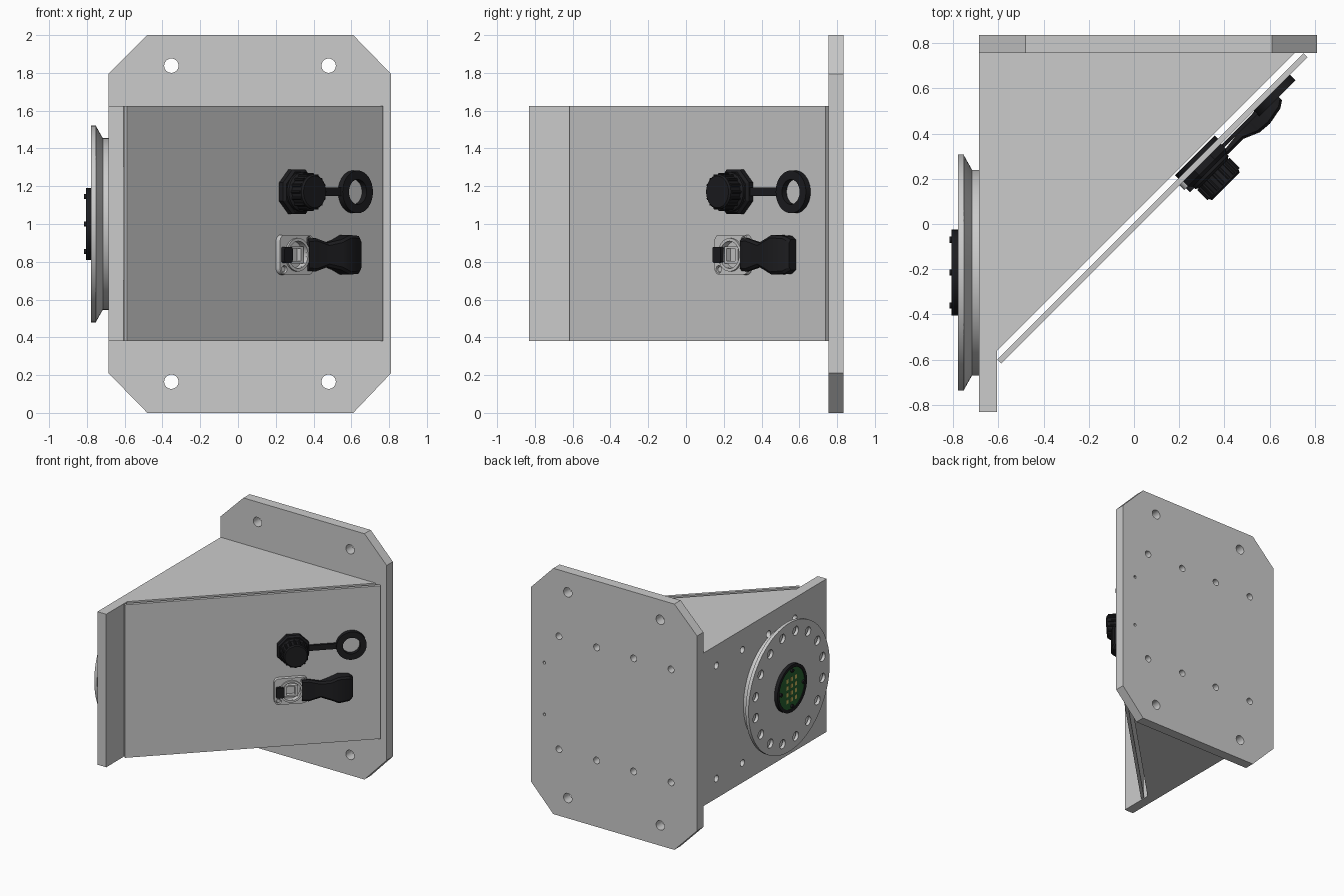
import bpy, bmesh
from math import cos, sin, pi, radians, sqrt
from mathutils import Matrix, Vector

if "Cube" in bpy.data.objects:
    bpy.data.objects.remove(bpy.data.objects["Cube"])


def material(name, rgb):
    m = bpy.data.materials.new(name)
    m.diffuse_color = (*rgb, 1)
    m.use_nodes = True
    m.node_tree.nodes["Principled BSDF"].inputs["Base Color"].default_value = m.diffuse_color
    return m


BLACK = material("black", (0.012, 0.012, 0.014))
GREEN = material("green", (0.02, 0.12, 0.03))
GOLD = material("gold", (0.6, 0.5, 0.12))
STEEL = material("steel", (0.62, 0.62, 0.62))


def frame(x, y, origin=(0, 0, 0)):
    x, y = Vector(x).normalized(), Vector(y).normalized()
    m = Matrix((x, y, x.cross(y))).transposed().to_4x4()
    return Matrix.Translation(origin) @ m


TOP = Matrix()                                        # local z = z
BACK = frame((1, 0, 0), (0, 0, 1))                    # local z = -y
SIDE = frame((0, 1, 0), (0, 0, 1))                    # local z = x
SLOPE = frame((1, 1, 0), (0, 0, 1), (0, -0.03, 0))    # local z = panel normal


def finish(name, bm, fr, mat):
    bmesh.ops.remove_doubles(bm, verts=bm.verts, dist=1e-5)
    bmesh.ops.recalc_face_normals(bm, faces=bm.faces)
    bm.transform(fr)
    me = bpy.data.meshes.new(name)
    bm.to_mesh(me)
    bm.free()
    me.shade_smooth()
    me.set_sharp_from_angle(angle=radians(30))
    if mat:
        me.materials.append(mat)
    ob = bpy.data.objects.new(name, me)
    bpy.context.collection.objects.link(ob)
    return ob


def circle(cx, cy, r, n=24, turn=0):
    return [(cx + r * cos(2 * pi * i / n + turn), cy + r * sin(2 * pi * i / n + turn)) for i in range(n)]


def rect(x0, x1, y0, y1):
    return [(x0, y0), (x1, y0), (x1, y1), (x0, y1)]


def round_rect(cx, cy, w, h, r):
    pts = []
    for k, (sx, sy) in enumerate(((1, 1), (-1, 1), (-1, -1), (1, -1))):
        for i in range(6):
            a = (k + i / 5) * pi / 2
            pts.append((cx + sx * (w / 2 - r) + r * cos(a), cy + sy * (h / 2 - r) + r * sin(a)))
    return pts


def plate(name, outline, t0, t1, fr, holes=(), mat=None):
    """Flat outline with holes, extruded along local z from t0 to t1."""
    cu = bpy.data.curves.new(name + "_outline", 'CURVE')
    cu.dimensions, cu.fill_mode, cu.extrude = '2D', 'BOTH', (t1 - t0) / 2
    for loop in (outline, *holes):
        sp = cu.splines.new('POLY')
        sp.points.add(len(loop) - 1)
        for p, (x, y) in zip(sp.points, loop):
            p.co = (x, y, 0, 1)
        sp.use_cyclic_u = True
    tmp = bpy.data.objects.new(name + "_tmp", cu)
    bpy.context.collection.objects.link(tmp)
    bpy.context.view_layer.update()
    me = bpy.data.meshes.new_from_object(tmp.evaluated_get(bpy.context.evaluated_depsgraph_get()))
    bm = bmesh.new()
    bm.from_mesh(me)
    bpy.data.objects.remove(tmp)
    bpy.data.curves.remove(cu)
    bpy.data.meshes.remove(me)
    return finish(name, bm, fr @ Matrix.Translation((0, 0, (t0 + t1) / 2)), mat)


def lathe(name, prof, cx, cy, fr, n=48, mat=None):
    """Profile of (radius, height) turned about local z."""
    bm = bmesh.new()
    rings = [[bm.verts.new((x, y, h)) for x, y in circle(cx, cy, r, n, pi / n)] for r, h in prof]
    for a, b in zip(rings, rings[1:]):
        for i in range(n):
            bm.faces.new((a[i], a[(i + 1) % n], b[(i + 1) % n], b[i]))
    bm.faces.new(rings[0])
    bm.faces.new(rings[-1])
    return finish(name, bm, fr, mat)


# back mounting plate with clipped corners
bolts = [circle(x, z, 0.027) for x in (-0.45, -0.113, 0.22, 0.56) for z in (0.54, 1.46)]
bolts += [circle(x, z, 0.038) for x in (-0.353, 0.48) for z in (0.165, 1.838)]
bolts += [circle(0.69, z, 0.012, 12) for z in (0.79, 1.21)]
plate("back_plate", [(-0.48, 0), (0.61, 0), (0.81, 0.21), (0.81, 1.795), (0.61, 2), (-0.48, 2),
                     (-0.685, 1.795), (-0.685, 0.21)], -0.835, -0.755, BACK, bolts)

# side plate carrying the flange
bolts = [circle(y, z, 0.027) for y in (-0.42, -0.083, 0.252, 0.587) for z in (0.54, 1.46)]
plate("side_plate", rect(-0.83, 0.755, 0.38, 1.625), -0.685, -0.605, SIDE, bolts)

# thick triangular gussets, top and bottom
for name, z in (("lower_gusset", 0.38), ("upper_gusset", 1.305)):
    plate(name, [(-0.605, 0.755), (-0.605, -0.56), (0.71, 0.755)], z, z + 0.32, TOP)

# sloping cover panel
plate("sloping_panel", rect(-0.83, 1.085, 0.38, 1.625), -0.025, 0, SLOPE)

# round flange: tapered hub and drilled face
FY, FZ = -0.215, 1.0
lathe("flange_hub", [(0.455, -0.68), (0.455, -0.716), (0.519, -0.752), (0.455, -0.73), (0.3, -0.73)],
      FY, FZ, SIDE, 96)
ring = [circle(FY + 0.437 * cos((i + .5) * pi / 8), FZ + 0.437 * sin((i + .5) * pi / 8), 0.036) for i in range(16)]
plate("flange_face", circle(FY, FZ, 0.522, 96), -0.778, -0.752, SIDE, ring)

# contact board in a black ring
plate("board_ring", circle(FY, FZ, 0.19, 64), -0.806, -0.778, SIDE, [circle(FY, FZ, 0.165, 64)], BLACK)
plate("circuit_board", circle(FY, FZ, 0.166, 64), -0.8, -0.778, SIDE, mat=GREEN)
for i in range(4):
    for j in (-1, 0, 1):
        y, z = FY + j * 0.055, FZ - 0.09 + i * 0.055
        plate("contact_pad", rect(y - 0.013, y + 0.013, z - 0.016, z + 0.016), -0.802, -0.799, SIDE, mat=GOLD)
for y, z in ((0.145, 0), (-0.145, 0), (0, 0.145), (0, -0.145)):
    lathe("board_screw", [(0.014, -0.798), (0.014, -0.815)], FY + y, FZ + z, SIDE, 16, BLACK)

# upper round connector: octagonal nut, body and cap
UA, UZ = 0.426, 1.17
lathe("connector_inner_nut", [(0.125, -0.045), (0.125, -0.025)], UA, UZ, SLOPE, 32, BLACK)
lathe("connector_nut", [(0.128, 0), (0.128, 0.03), (0.115, 0.045)], UA, UZ, SLOPE, 8, BLACK)
lathe("connector_cap", [(0.105, 0.04), (0.105, 0.06), (0.092, 0.07), (0.092, 0.14), (0.084, 0.149)],
      UA, UZ, SLOPE, 32, BLACK)
for i in range(16):
    a = i * pi / 8
    lathe("cap_grip", [(0.009, 0.07), (0.009, 0.135)], UA + 0.092 * cos(a), UZ + 0.092 * sin(a), SLOPE, 8, BLACK)

# tether strap with its ring
plate("cap_strap", rect(0.5, 0.77, UZ - 0.022, UZ + 0.022), 0.004, 0.022, SLOPE, mat=BLACK)
plate("strap_ring", circle(0.862, UZ, 0.113, 48), 0, 0.035, SLOPE, [circle(0.862, UZ, 0.066, 48)], BLACK)

# lower panel socket: flange plate, collar, jack block, latch
LA, LZ = 0.41, 0.837
screws = [(LA + 0.093, LZ + 0.077), (LA - 0.093, LZ - 0.077)]
plate("socket_plate", round_rect(LA, LZ, 0.25, 0.212, 0.035), 0, 0.03, SLOPE,
      [circle(LA, LZ, 0.072, 32)] + [circle(*s, 0.02, 16) for s in screws], STEEL)
plate("socket_collar", circle(LA, LZ, 0.088, 48), 0.03, 0.042, SLOPE, [circle(LA, LZ, 0.072, 48)], STEEL)
plate("jack_block", rect(LA - 0.05, LA + 0.05, LZ - 0.045, LZ + 0.045), 0, 0.03, SLOPE,
      [rect(LA - 0.035, LA + 0.03, LZ - 0.033, LZ + 0.033)], STEEL)
plate("socket_latch", round_rect(LA - 0.085, LZ, 0.06, 0.085, 0.012), 0.03, 0.055, SLOPE, mat=BLACK)
for s in screws:
    lathe("socket_screw", [(0.014, 0), (0.014, 0.022)], *s, SLOPE, 16, STEEL)

# flip cover, lofted through (along, half width, low, high) sections
bm = bmesh.new()
loops = []
for a, w, lo, hi in ((0.49, 0.085, 0.03, 0.045), (0.54, 0.088, 0.03, 0.055), (0.63, 0.064, 0.02, 0.055),
                     (0.7, 0.08, 0.005, 0.085), (0.76, 0.105, 0.003, 0.09), (0.84, 0.1, 0.003, 0.075),
                     (0.87, 0.08, 0.005, 0.055)):
    sec = ((-w, lo), (w, lo), (w, hi - 0.012), (w - 0.015, hi), (-w + 0.015, hi), (-w, hi - 0.012))
    loops.append([bm.verts.new((a, LZ + b, c)) for b, c in sec])
for p, q in zip(loops, loops[1:]):
    for i in range(6):
        bm.faces.new((p[i], p[(i + 1) % 6], q[(i + 1) % 6], q[i]))
bm.faces.new(loops[0])
bm.faces.new(loops[-1])
finish("socket_cover", bm, SLOPE, BLACK)
